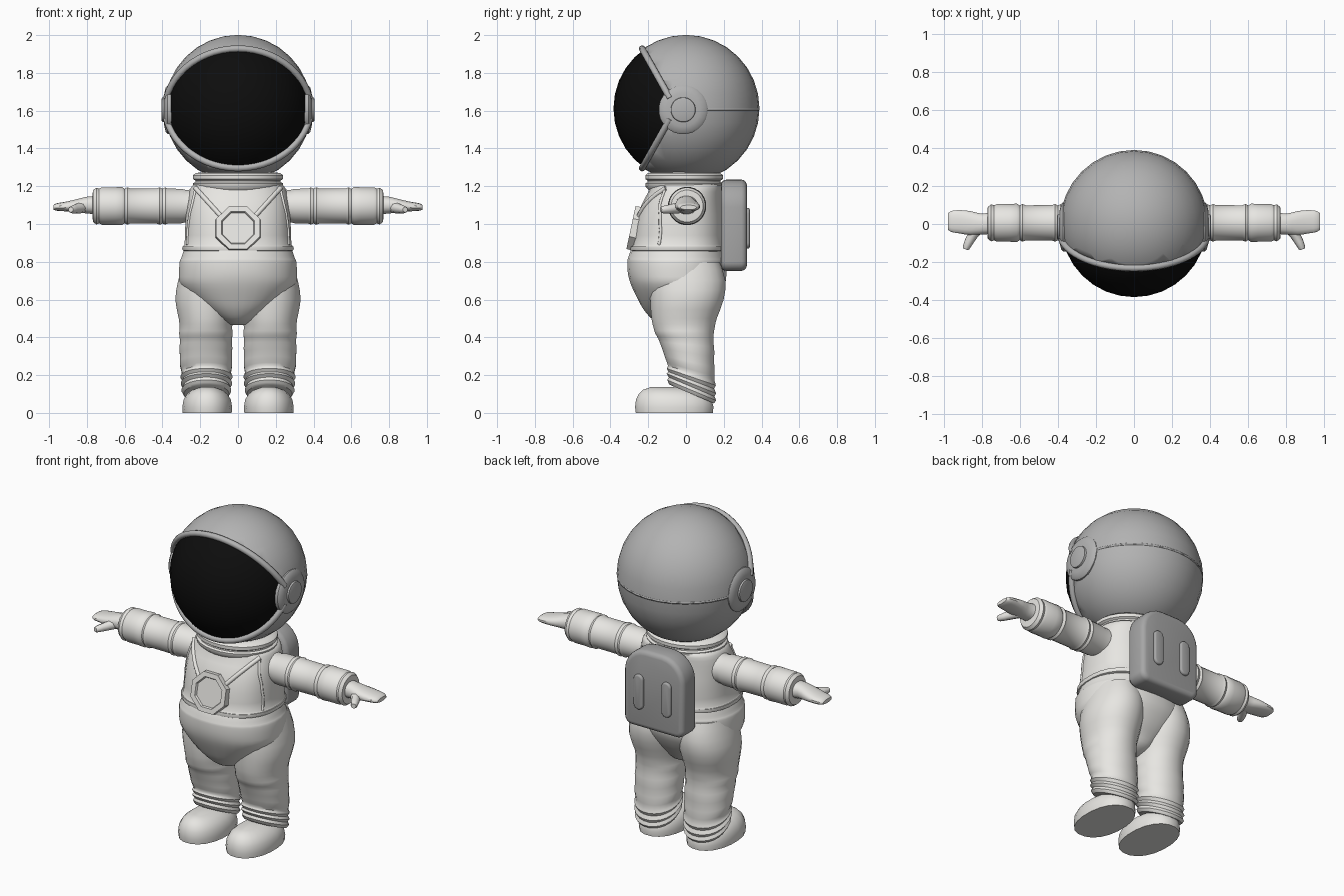
import bpy, bmesh, math
from mathutils import Vector
from mathutils.bvhtree import BVHTree

if "Cube" in bpy.data.objects:
    bpy.data.objects.remove(bpy.data.objects["Cube"])


def material(name, r, g, b):
    m = bpy.data.materials.new(name)
    m.diffuse_color = (r, g, b, 1)
    m.use_nodes = True
    m.node_tree.nodes["Principled BSDF"].inputs["Base Color"].default_value = m.diffuse_color
    return m


SUIT = material("suit_fabric", .80, .79, .76)
SHELL = material("helmet_grey", .45, .45, .45)
PACK = material("pack_grey", .38, .38, .38)
BLACK = material("visor_black", .004, .004, .004)


def finish(obj, mat, mirror=False, angle=40):
    obj.data.materials.append(mat)
    bpy.ops.object.select_all(action='DESELECT')
    bpy.context.view_layer.objects.active = obj
    obj.select_set(True)
    bpy.ops.object.shade_smooth_by_angle(angle=math.radians(angle))
    if mirror:
        obj.modifiers.new("mirror", 'MIRROR')
    return obj


def to_object(bm, name):
    bmesh.ops.recalc_face_normals(bm, faces=bm.faces)
    me = bpy.data.meshes.new(name)
    bm.to_mesh(me)
    bm.free()
    obj = bpy.data.objects.new(name, me)
    bpy.context.collection.objects.link(obj)
    return obj


def refine(rows, steps):
    """Catmull-Rom interpolation between cross-sections."""
    rows = [Vector(r) for r in rows]
    out = []
    for i in range(len(rows) - 1):
        a, b, c, d = rows[max(i - 1, 0)], rows[i], rows[i + 1], rows[min(i + 2, len(rows) - 1)]
        for k in range(steps):
            t = k / steps
            out.append(b + (c - a) * (t / 2) + (a * 2 - b * 5 + c * 4 - d) * (t * t / 2)
                       + (b * 3 - a - c * 3 + d) * (t ** 3 / 2))
    return out + [rows[-1]]


def loft(name, rows, mat, axis='Z', n=24, power=2.0, steps=1, mirror=False, warp=None):
    """Rows are (position along axis, centre a, centre b, radius a, radius b)."""
    bm = bmesh.new()
    rings = []
    for t, ca, cb, ra, rb in refine(rows, steps):
        ring = []
        for i in range(n):
            u = 2 * math.pi * (i + .5) / n
            c, s = math.cos(u), math.sin(u)
            a = ca + ra * math.copysign(abs(c) ** (2 / power), c)
            b = cb + rb * math.copysign(abs(s) ** (2 / power), s)
            co = Vector((a, b, t) if axis == 'Z' else (t, a, b))
            ring.append(bm.verts.new(warp(co) if warp else co))
        rings.append(ring)
    for p, q in zip(rings, rings[1:]):
        for i in range(n):
            j = (i + 1) % n
            bm.faces.new((p[i], p[j], q[j], q[i]))
    bm.faces.new(rings[0])
    bm.faces.new(rings[-1])
    return finish(to_object(bm, name), mat, mirror)


def tube(name, pts, radius, mat, mirror=False, taper=1.0):
    cu = bpy.data.curves.new(name, 'CURVE')
    cu.dimensions = '3D'
    cu.bevel_depth, cu.bevel_resolution, cu.use_fill_caps = radius, 2, True
    sp = cu.splines.new('POLY')
    sp.points.add(len(pts) - 1)
    for i, (p, co) in enumerate(zip(sp.points, pts)):
        p.co = (*co, 1)
        p.radius = 1 + (taper - 1) * i / (len(pts) - 1)
    obj = bpy.data.objects.new(name, cu)
    bpy.context.collection.objects.link(obj)
    bpy.ops.object.select_all(action='DESELECT')
    bpy.context.view_layer.objects.active = obj
    obj.select_set(True)
    bpy.ops.object.convert(target='MESH')
    return finish(bpy.context.object, mat, mirror, 50)


def slab(name, cx, z0, z1, hw, r_top, r_bottom, y0, y1, bevel, mat, mirror=False):
    """Rounded outline in XZ, extruded along y."""
    bm = bmesh.new()
    vs = []
    for sx, z, r, start in ((1, z1, r_top, 0), (-1, z1, r_top, 90),
                            (-1, z0, r_bottom, 180), (1, z0, r_bottom, 270)):
        oz = z - r if z == z1 else z + r
        for k in range(7):
            u = math.radians(start + 14.5 * k + 1.5)
            vs.append(bm.verts.new((cx + sx * (hw - r) + r * math.cos(u), y0, oz + r * math.sin(u))))
    face = bm.faces.new(vs)
    ext = bmesh.ops.extrude_face_region(bm, geom=[face])['geom']
    bmesh.ops.translate(bm, vec=(0, y1 - y0, 0), verts=[g for g in ext if isinstance(g, bmesh.types.BMVert)])
    bmesh.ops.recalc_face_normals(bm, faces=bm.faces)
    rim = [e for e in bm.edges if abs(e.calc_face_angle(0)) > 1]
    bmesh.ops.bevel(bm, geom=rim, offset=bevel, segments=3, profile=.5, affect='EDGES')
    return finish(to_object(bm, name), mat, mirror)


# Helmet: sphere cut by two slanted planes, dark visor ball inside
HEAD = Vector((0, 0, 1.612))
n = Vector((0, 1, .56)).normalized()
p0 = n * -.048


def ball(name, radius, cuts, mat):
    bm = bmesh.new()
    bmesh.ops.create_uvsphere(bm, u_segments=32, v_segments=16, radius=radius)
    for co, no in cuts:
        bmesh.ops.bisect_plane(bm, geom=bm.verts[:] + bm.edges[:] + bm.faces[:],
                               plane_co=co, plane_no=no, clear_inner=True)
    obj = to_object(bm, name)
    obj.location = HEAD
    return finish(obj, mat)


ball("visor", .384, [((0, .02, 0), (0, -1, 0))], BLACK)
shell = ball("helmet_shell", .389, [((0, 0, 0), (0, 0, 1)), (p0, n)], SHELL)
mir = shell.modifiers.new("mirror", 'MIRROR')
mir.use_axis = (False, False, True)
shell.modifiers.new("thickness", 'SOLIDIFY').thickness = .012

# Visor rim: one arc along each cut
w = Vector((0, -.56, 1)).normalized()
for side, label in ((1, "upper"), (-1, "lower")):
    arc = []
    for k in range(25):
        t = .23 + (math.pi - .46) * k / 24
        q = p0 + .389 * (Vector((1, 0, 0)) * math.cos(t) + w * math.sin(t))
        arc.append(HEAD + Vector((q.x, q.y, q.z * side)))
    tube(label + "_visor_rim", arc, .018, SHELL)

# Ear plates and neck ring
loft("ear_plate", [(x, -.015, 1.605, r, r) for x, r in
                   ((.33, .13), (.372, .13), (.382, .12), (.390, .09), (.392, .066), (.402, .064), (.405, .056))],
     SHELL, 'X', mirror=True)
loft("neck_ring", [(z, 0, -.01, r, r * .86) for z, r in
                   ((1.18, .22), (1.197, .238), (1.215, .24), (1.222, .226), (1.23, .226), (1.238, .24),
                    (1.258, .24), (1.27, .225), (1.275, .18))], SUIT, n=28)

# Jacket with thick hem, then trousers belly running down to the crotch
jacket = loft("jacket", [(.855, 0, -.042, .275, .235), (.86, 0, -.042, .293, .252), (.882, 0, -.042, .296, .252),
                         (.892, 0, -.04, .284, .243), (1.0, 0, -.033, .28, .235), (1.1, 0, -.022, .272, .215),
                         (1.17, 0, -.005, .258, .195), (1.205, 0, 0, .24, .188), (1.22, 0, 0, .2, .16)],
              SUIT, n=32, power=2.4, steps=2)
loft("trousers_seat", [(.9, 0, -.04, .27, .23), (.86, 0, -.045, .288, .248), (.82, 0, -.048, .302, .26),
                       (.8, 0, -.048, .31, .264), (.74, 0, -.047, .313, .262), (.68, 0, -.043, .305, .25),
                       (.6, 0, -.045, .24, .21), (.54, 0, -.05, .165, .17), (.49, 0, -.045, .09, .125),
                       (.465, 0, -.04, .04, .06)], SUIT, n=32, power=2.2, steps=3)


# Legs: wrinkled, with cuffs sloping down to the heel
def slope(co):
    f = min(max((.42 - co.z) / .28, 0), 1)
    return Vector((co.x, co.y, co.z - .42 * f * (co.y - .03)))


loft("trouser_leg", [(.8, .16, 0, .13, .18), (.7, .164, .01, .154, .2), (.6, .172, .005, .161, .196),
                     (.5, .17, -.01, .145, .174), (.45, .17, -.01, .14, .163), (.42, .17, -.008, .143, .156),
                     (.38, .17, 0, .138, .147), (.34, .17, .008, .141, .143), (.29, .17, .015, .138, .135),
                     (.25, .169, .022, .139, .131), (.21, .167, .028, .13, .124), (.19, .167, .028, .138, .131),
                     (.172, .167, .028, .126, .122), (.155, .167, .028, .137, .132), (.138, .167, .03, .124, .122),
                     (.12, .167, .03, .132, .13), (.1, .167, .03, .12, .118)],
     SUIT, power=2.1, steps=2, mirror=True, warp=slope)
loft("boot", [(0, .163, -.062, .131, .206), (.03, .163, -.062, .133, .21), (.07, .163, -.064, .127, .203),
              (.1, .163, -.072, .108, .18), (.122, .163, -.085, .08, .145), (.136, .163, -.1, .04, .09)],
     SUIT, n=20, power=2.2, mirror=True)

# Arms: sleeve with rings, mitten hand and thumb
loft("sleeve", [(x, .006, 1.095, r, r) for x, r in
                ((.22, .09), (.275, .086), (.3, .092), (.37, .093), (.385, .099), (.4, .093), (.415, .1), (.43, .094),
                 (.57, .093), (.585, .1), (.6, .092), (.615, .102), (.65, .1), (.72, .1), (.735, .093), (.75, .098),
                 (.768, .085), (.77, .06))], SUIT, 'X', mirror=True)
loft("hand", [(.74, .005, 1.1, .06, .05), (.80, 0, 1.1, .055, .045), (.86, .005, 1.096, .064, .034),
              (.92, .012, 1.092, .062, .025), (.96, .013, 1.09, .056, .02), (.978, .013, 1.088, .042, .012)],
     SUIT, 'X', n=16, power=2.3, steps=2, mirror=True)
tube("thumb", [(.82, -.02, 1.09), (.845, -.055, 1.083), (.868, -.095, 1.078), (.882, -.125, 1.076), (.885, -.133, 1.076)],
     .032, SUIT, True, .45)

# Straps and side seams laid on the jacket front
tree = BVHTree.FromPolygons([v.co for v in jacket.data.vertices], [p.vertices for p in jacket.data.polygons])


def on_jacket(points):
    out = []
    for (x, z), (x2, z2) in zip(points, points[1:]):
        for k in range(6):
            hit = tree.ray_cast(Vector((x + (x2 - x) * k / 5, -2, z + (z2 - z) * k / 5)), Vector((0, 1, 0)))[0]
            if hit and (not out or (hit - out[-1]).length > .002):
                out.append(hit)
    return out


tube("chest_strap", on_jacket([(.08, 1.03), (.225, 1.19)]), .013, SUIT, True)
tube("side_seam", on_jacket([(.225, 1.18), (.255, 1.05), (.265, .97), (.268, .89)]), .008, SUIT, True)

# Octagonal chest panel with a raised frame
bm = bmesh.new()
bmesh.ops.create_cone(bm, cap_ends=True, segments=8, radius1=.13, radius2=.125, depth=.06)
front = max(bm.faces, key=lambda f: f.calc_center_median().z)
bmesh.ops.inset_region(bm, faces=[front], thickness=.03)
bmesh.ops.inset_region(bm, faces=[front], thickness=.006, depth=-.012)
panel = to_object(bm, "chest_panel")
panel.location = (0, -.262, .975)
panel.rotation_euler = (math.radians(78), 0, 0)
if not any(abs(v.co.x - .12) < .004 for v in panel.data.vertices):
    for v in panel.data.vertices:
        c, s = math.cos(math.pi / 8), math.sin(math.pi / 8)
        v.co.x, v.co.y = v.co.x * c - v.co.y * s, v.co.x * s + v.co.y * c
finish(panel, SUIT, angle=25)

# Backpack with two raised ribs
slab("backpack", 0, .752, 1.235, .205, .15, .05, .185, .322, .028, PACK)
slab("backpack_rib", .095, .87, 1.085, .032, .031, .031, .305, .338, .01, PACK, True)
